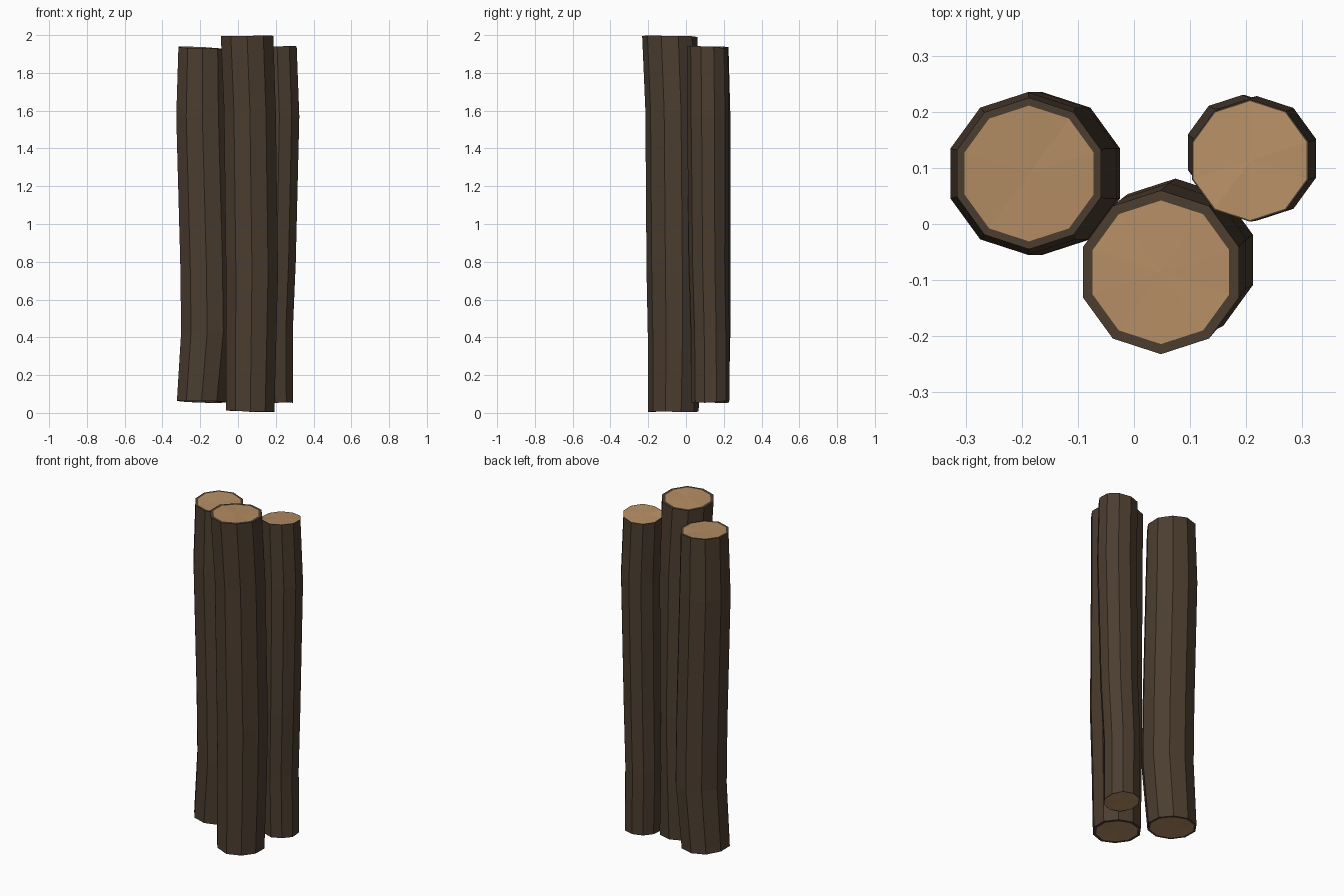
import bpy, bmesh, math, random

if "Cube" in bpy.data.objects:
    bpy.data.objects.remove(bpy.data.objects["Cube"])

random.seed(4)
SIDES = 10


def material(name, rgb):
    m = bpy.data.materials.new(name)
    m.diffuse_color = (*rgb, 1)
    m.use_nodes = True
    m.node_tree.nodes["Principled BSDF"].inputs["Base Color"].default_value = m.diffuse_color
    return m


bark = material("dark_bark", (0.072, 0.047, 0.029))
wood = material("cut_wood", (0.46, 0.268, 0.127))


def log(name, rings, rim, tilt_top, tilt_bottom):
    """rings: (z, centre x, centre y, radius) from bottom to top."""
    bm = bmesh.new()
    loops = []
    for i, (z, cx, cy, r) in enumerate(rings):
        # the sawn ends are slightly tilted and uneven
        end = i in (0, len(rings) - 1)
        tx, ty = tilt_bottom if i == 0 else tilt_top
        loop = []
        for k in range(SIDES):
            a = math.pi / 2 + math.tau * k / SIDES
            dx, dy = r * math.cos(a), r * math.sin(a)
            dz = tx * dx + ty * dy + random.uniform(-0.003, 0.003) if end else 0
            loop.append(bm.verts.new((cx + dx, cy + dy, z + dz)))
        loops.append(loop)
    # bark sides
    for lo, hi in zip(loops, loops[1:]):
        for k in range(SIDES):
            n = (k + 1) % SIDES
            bm.faces.new((lo[k], lo[n], hi[n], hi[k]))
    # ends: a bark rim around a fan of cut wood
    for loop, (z, cx, cy, r) in ((loops[0], rings[0]), (loops[-1], rings[-1])):
        s = 1 - rim / r
        inner = [bm.verts.new((cx + (v.co.x - cx) * s, cy + (v.co.y - cy) * s, v.co.z))
                 for v in loop]
        hub = bm.verts.new((cx, cy, z))
        for k in range(SIDES):
            n = (k + 1) % SIDES
            bm.faces.new((loop[k], loop[n], inner[n], inner[k]))
            bm.faces.new((inner[k], inner[n], hub)).material_index = 1
    bmesh.ops.recalc_face_normals(bm, faces=bm.faces)
    me = bpy.data.meshes.new(name)
    bm.to_mesh(me)
    bm.free()
    me.materials.append(bark)
    me.materials.append(wood)
    bpy.context.collection.objects.link(bpy.data.objects.new(name, me))


log("left_log", [(0.06, -0.193, 0.09, 0.137), (0.43, -0.163, 0.09, 0.145),
                 (0.80, -0.168, 0.09, 0.145), (1.57, -0.189, 0.09, 0.145),
                 (1.933, -0.187, 0.09, 0.135)], 0.014, (-0.05, 0.03), (-0.04, -0.03))
log("middle_log", [(0.008, 0.065, -0.067, 0.134), (0.40, 0.070, -0.062, 0.140),
                   (0.75, 0.074, -0.064, 0.145), (1.60, 0.063, -0.071, 0.144),
                   (1.993, 0.048, -0.086, 0.146)], 0.018, (0.015, -0.02), (-0.02, 0.0))
log("right_log", [(0.06, 0.197, 0.130, 0.100), (0.43, 0.193, 0.128, 0.102),
                  (0.80, 0.206, 0.120, 0.105), (1.57, 0.219, 0.117, 0.111),
                  (1.933, 0.207, 0.113, 0.109)], 0.003, (0.07, -0.07), (-0.02, 0.06))
